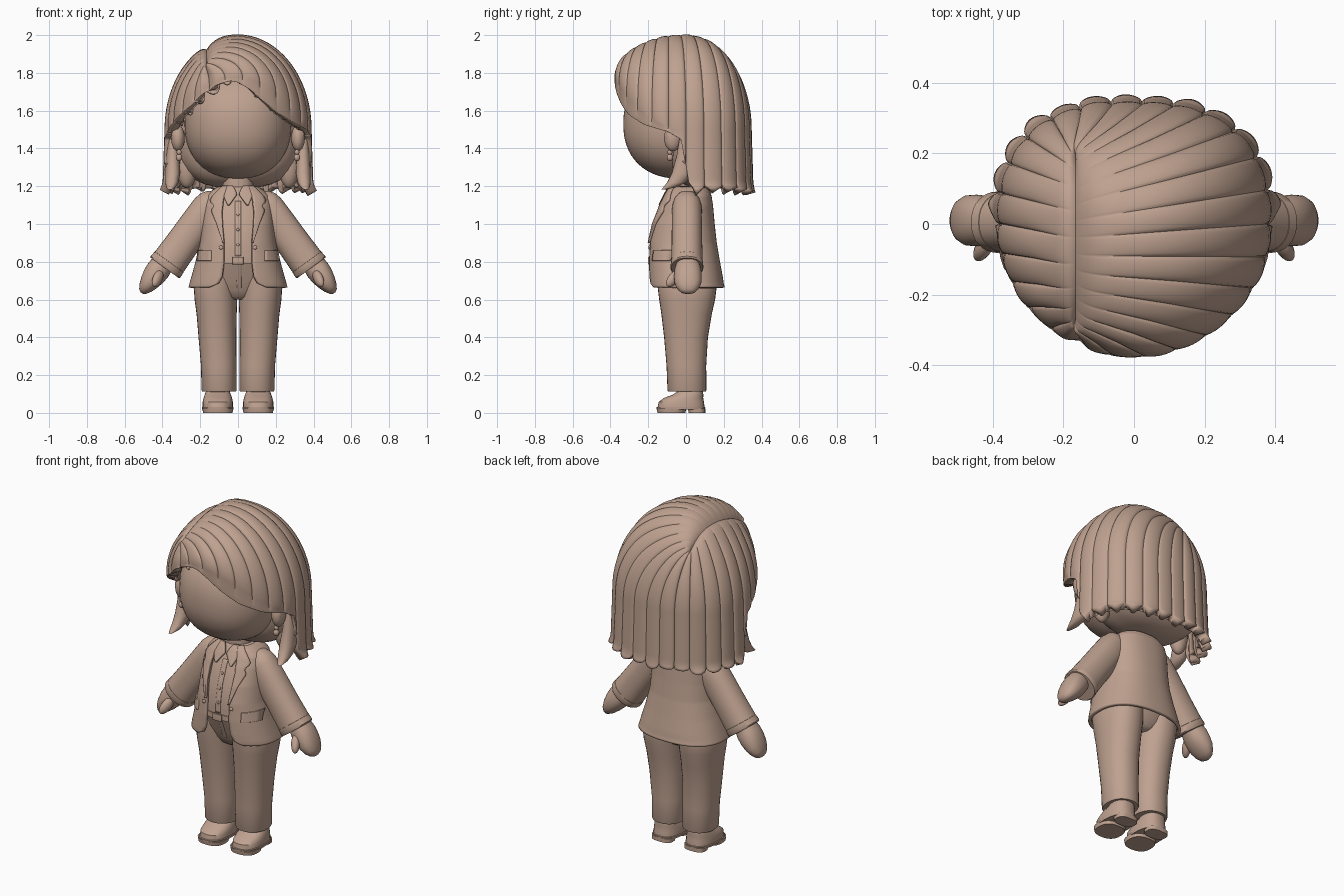
import bpy, bmesh, math, random
from mathutils import Vector, Matrix

if "Cube" in bpy.data.objects:
    bpy.data.objects.remove(bpy.data.objects["Cube"])

random.seed(4)
clay = bpy.data.materials.new("clay_tan")
clay.diffuse_color = (0.52, 0.36, 0.28, 1)
clay.use_nodes = True
clay.node_tree.nodes["Principled BSDF"].inputs["Base Color"].default_value = clay.diffuse_color


def finish(name, bm, angle=40, thick=0, offset=-1):
    """Turn a bmesh into a shaded object, optionally thickened."""
    bmesh.ops.remove_doubles(bm, verts=bm.verts, dist=0.0004)
    bmesh.ops.recalc_face_normals(bm, faces=bm.faces)
    mid = sum((v.co for v in bm.verts), Vector()) / len(bm.verts)
    if sum(f.normal.dot(f.calc_center_median() - mid) * f.calc_area() for f in bm.faces) < 0:
        bmesh.ops.reverse_faces(bm, faces=bm.faces)
    me = bpy.data.meshes.new(name)
    bm.to_mesh(me)
    bm.free()
    me.materials.append(clay)
    me.shade_smooth()
    me.set_sharp_from_angle(angle=math.radians(angle))
    ob = bpy.data.objects.new(name, me)
    bpy.context.collection.objects.link(ob)
    if thick:
        mod = ob.modifiers.new("thickness", 'SOLIDIFY')
        mod.thickness, mod.offset = thick, offset
    return ob


def super_xy(t, rx, ry, p):
    s, c = math.sin(t), math.cos(t)
    return (rx * math.copysign(abs(s) ** (2 / p), s), -ry * math.copysign(abs(c) ** (2 / p), c))


def grid(bm, rows, closed):
    for a, b in zip(rows, rows[1:]):
        n = len(a)
        for i in range(n if closed else n - 1):
            bm.faces.new((a[i], a[(i + 1) % n], b[(i + 1) % n], b[i]))


def loft(name, rings, mat=Matrix(), p=2.2, n=32, angle=40):
    """Rings are (z, centre x, centre y, radius x, radius y)."""
    bm = bmesh.new()
    rows = []
    for z, cx, cy, rx, ry in rings:
        pts = [super_xy(2 * math.pi * i / n, rx, ry, p) for i in range(n)]
        rows.append([bm.verts.new(mat @ Vector((cx + x, cy + y, z))) for x, y in pts])
    grid(bm, rows, True)
    bm.faces.new(rows[0])
    bm.faces.new(rows[-1])
    return finish(name, bm, angle)


def blob(name, c, r, p=2.0, rot=None, seg=24):
    bm = bmesh.new()
    bmesh.ops.create_uvsphere(bm, u_segments=seg, v_segments=seg * 2 // 3, radius=1)
    for v in bm.verts:
        k = sum(abs(a) ** p for a in v.co) ** (1 / p)
        q = Vector(a / k * s for a, s in zip(v.co, r))
        v.co = (rot @ q if rot else q) + Vector(c)
    return finish(name, bm)


def interp(knots, x):
    if x <= knots[0][0]:
        return knots[0][1:]
    for a, b in zip(knots, knots[1:]):
        if x <= b[0]:
            t = (x - a[0]) / (b[0] - a[0])
            return [u + (v - u) * t for u, v in zip(a[1:], b[1:])]
    return knots[-1][1:]


# Jacket cross-sections: z, half width, front y, back y, opening half width
JACKET = [(.665, .262, -.195, .205, .15), (.685, .257, -.198, .2, .105), (.72, .247, -.2, .195, .085),
          (.8, .225, -.202, .18, .075), (.9, .202, -.198, .163, .075), (1.0, .192, -.178, .152, .085),
          (1.1, .185, -.138, .143, .085), (1.15, .17, -.112, .135, .075), (1.18, .135, -.095, .122, .065),
          (1.2, .1, -.08, .095, .055)]
JP = 2.4


def front_y(x, z):
    rx, f, b, _ = interp(JACKET, z)
    cy = (f + b) / 2
    return cy - (b - f) / 2 * max(0, 1 - abs(x / rx) ** JP) ** (1 / JP)


def plate(name, rows, off, sx=1, thick=.012):
    """Strip laid over the chest; rows are (z, inner x, outer x)."""
    bm = bmesh.new()
    lines = []
    for j in range(25):
        z = rows[0][0] + (rows[-1][0] - rows[0][0]) * j / 24
        a, b = interp(rows, z)
        xs = [a + (b - a) * i / 5 for i in range(6)]
        lines.append([bm.verts.new((x * sx, front_y(x, z) - off, z)) for x in xs])
    grid(bm, lines, False)
    return finish(name, bm, 60, thick, 0)


# Jacket shell with open front
bm = bmesh.new()
rows = []
for j in range(55):
    z = .665 + .535 * j / 54
    rx, f, b, w = interp(JACKET, z)
    t0 = math.asin((w / rx) ** (JP / 2))
    pts = [super_xy(t0 + (2 * math.pi - 2 * t0) * i / 80, rx, (b - f) / 2, JP) for i in range(81)]
    rows.append([bm.verts.new((x, (f + b) / 2 + y, z)) for x, y in pts])
grid(bm, rows, False)
finish("jacket", bm, 40, .018)

# Shirt, belt, neck and front details
shirt = []
for z in (.79, .85, .9, 1.0, 1.1, 1.15, 1.18, 1.2):
    rx, f, b, _ = interp(JACKET, z)
    shirt.append((z, 0, (f + b) / 2, rx - .017, (b - f) / 2 - .014))
loft("shirt", shirt, p=JP, n=56)
loft("neck", [(1.12, 0, .01, .085, .08), (1.32, 0, .01, .08, .08)])
loft("belt", [(.79, 0, -.01, .195, .182), (.822, 0, -.01, .19, .182)], p=JP)
plate("belt_buckle", [(.787, -.028, .028), (.825, -.028, .028)], -.006)
plate("shirt_placket", [(.83, -.015, .015), (1.12, -.015, .015)], -.014, thick=.007)
for z in (.89, .97, 1.05):
    blob("shirt_button", (0, front_y(0, z) + .01, z), (.008, .005, .008), seg=12)
for sx in (-1, 1):
    plate("shirt_collar", [(1.1, .046, .055), (1.155, .006, .08), (1.175, .012, .074), (1.205, .03, .06)], .004, sx)
    plate("lapel", [(.9, .072, .08), (1.0, .082, .112), (1.07, .084, .14), (1.095, .08, .125), (1.12, .078, .148),
                    (1.15, .072, .13), (1.18, .062, .1), (1.2, .055, .08)], .005, sx, .014)
    plate("pocket_flap", [(.805, .14, .215), (.86, .14, .21)], .002, sx)
    blob("jacket_button", (.09 * sx, front_y(.09, .875) - .004, .875), (.011, .007, .011), seg=12)

# Trousers
loft("hips", [(.6, 0, .005, .05, .09), (.615, 0, .005, .12, .11), (.65, 0, .005, .19, .13),
              (.7, 0, .003, .222, .15), (.8, 0, -.01, .195, .177)])
loft("fly", [(.66, .006, -.127, .012, .007), (.7, .006, -.143, .014, .008), (.79, .006, -.178, .014, .008)], n=16)
for sx in (-1, 1):
    loft("trouser_leg", [(.113, .1 * sx, .005, .09, .1), (.12, .1 * sx, .005, .093, .103), (.25, .102 * sx, .002, .094, .105),
                         (.4, .109 * sx, 0, .1, .116), (.52, .113 * sx, .003, .106, .133),
                         (.6, .117 * sx, .006, .113, .148), (.68, .119 * sx, .006, .116, .158),
                         (.78, .105 * sx, .0, .1, .155)])
    # Shoes
    c = .107 * sx
    loft("front_sole", [(0, c, -.077, .078, .074), (.024, c, -.077, .082, .078)], p=2.5)
    loft("heel", [(0, c, .058, .064, .044), (.024, c, .056, .066, .046)], p=2.8)
    loft("shoe", [(.018, c, -.027, .083, .128), (.03, c, -.027, .084, .129), (.032, c, -.026, .08, .124),
                  (.058, c, -.025, .08, .12), (.08, c, -.012, .075, .103), (.095, c, .01, .07, .082),
                  (.11, c, .02, .064, .07), (.15, c, .02, .058, .062)], p=2.4, angle=35)

    # Sleeves, cuffs and hands along the slanted arm axis
    d = Vector((.587 * sx, 0, -.81)).normalized()
    turn = d.to_track_quat('Z', 'Y').to_matrix().to_4x4()
    arm = Matrix.Translation((.15 * sx, .005, 1.095)) @ turn
    loft("sleeve", [(s, 0, 0, r * .9, r) for s, r in ((-.075, .03), (-.06, .055), (-.03, .077), (.01, .087), (.1, .089),
                                                    (.25, .09), (.365, .093), (.37, .088))], arm)
    loft("cuff", [(s, 0, 0, r * .9, r) for s, r in ((.362, .085), (.366, .094), (.398, .097), (.405, .092), (.405, .07))], arm)
    hand = Matrix.Translation((.17 * sx, .01, 1.105)) @ turn
    loft("hand", [(s, 0, 0, r * k, r) for s, r, k in ((.39, .06, 1), (.43, .064, 1.1), (.47, .061, 1.2), (.51, .051, 1.4),
                                                     (.545, .038, 1.55), (.57, .023, 1.7), (.58, .008, 1.8))], hand)
    t = Vector((.03 * sx, -.05, -.06)).to_track_quat('Z', 'Y').to_matrix()
    blob("thumb", (.425 * sx, -.065, .712), (.024, .03, .057), rot=t, seg=18)

    # Ears and earrings
    blob("ear", (.318 * sx, -.07, 1.455), (.036, .046, .07), seg=20)
    blob("ear_fold", (.33 * sx, -.09, 1.465), (.02, .018, .04), seg=16)
    blob("earring_top", (.312 * sx, -.085, 1.38), (.013, .013, .015), seg=14)
    blob("earring_drop", (.312 * sx, -.085, 1.352), (.017, .017, .02), seg=14)
    # Locks hanging beside the neck
    loft("front_lock", [(1.48, .345 * sx, .01, .025, .04), (1.36, .345 * sx, .0, .035, .05), (1.27, .345 * sx, -.02, .04, .055),
                        (1.22, .35 * sx, -.05, .035, .05), (1.195, .355 * sx, -.085, .025, .035),
                        (1.182, .36 * sx, -.12, .01, .012)], n=20)
    blob("inner_lock", (.27 * sx, .05, 1.31), (.055, .05, .12), seg=20)

# Head
blob("head", (0, -.03, 1.53), (.283, .302, .29), p=2.25, seg=48)
blob("hair_inner", (0, .1, 1.5), (.33, .22, .31), p=2.8, seg=36)

# Hair: strands run from a side parting, over the dome, to a shaped rim
HA, HF, HB = .388, .38, .35
RIM = [(-155, 1.175), (-98, 1.185), (-92, 1.22), (-86, 1.45), (-75, 1.49), (-55, 1.57), (-40, 1.63), (-25, 1.715),
       (-12, 1.765), (0, 1.75), (10, 1.71), (20, 1.655), (35, 1.585), (55, 1.525), (75, 1.49), (86, 1.45),
       (92, 1.22), (98, 1.185), (205, 1.175)]


def spread(x, y):
    b, p = (HF, 2.0) if y < 0 else (HB, 2.45)
    return ((abs(x) / HA) ** p + (abs(y) / b) ** p) ** (1 / p)


def rim_z(x, y):
    r = math.hypot(x, y)
    return 1.5 + .28 * max(0, -y / r) ** 2 if r > 1e-5 else 1.5


CAP, WALL, M = 26, 24, 240
bm = bmesh.new()
for arc, strands in ((230, 16), (-130, 10)):
    lift = [random.uniform(-.004, .003) for _ in range(strands + 1)]
    tips = [random.uniform(-.012, .012) for _ in range(strands + 1)]
    cols = []
    for i in range(M + 1):
        u = i / M
        deg = -25 + arc * u
        th = math.radians(deg)
        start = Vector((-.175, -.04 - .25 * math.cos(math.pi * u)))
        way = Vector((math.sin(th), -math.cos(th)))
        edge = way / spread(*way)
        f = abs(math.sin(math.pi * strands * u)) ** .45
        k = int(u * strands * .9999)
        zr = rim_z(*edge)
        zb = min(interp(RIM, deg)[0], zr - .02)
        long = zb < 1.3
        zb += (.02 * (1 - f) + tips[k] * f) if long else 0
        col = []
        for j in range(CAP + WALL + 1):
            if j <= CAP:
                t = (j / CAP) ** 1.3
                q = start.lerp(edge, math.sin(t * math.pi / 2))
                z0 = rim_z(*q)
                z = z0 + (1.996 - z0) * math.sqrt(max(0, 1 - min(1, spread(*q)) ** 2))
            else:
                t = 1 + (j - CAP) / WALL
                z = zr + (zb - zr) * (t - 1)
                g = .03 * (zr - z) / .33 if deg < -80 or deg > 80 else -.12 * (zr - z)
                if long:
                    g += (.02 + .03 * abs(way.x)) * max(0, (1.235 - z) / .06) ** 2 * f
                q = edge * (1 + g)
            # Strand grooves, parting crease and the fuller side of the parting
            ridge = 1 if long else max(.25, min(1, 2 - t))
            push = (.012 * (f - 1) + lift[k] * f) * min(1, 2.5 * t) * ridge - .022 * math.exp(-t / .04)
            seam = math.exp(-(u * abs(arc) / 4) ** 2)
            push -= .014 * seam * min(1, 2 * t)
            if arc > 0:
                push += .012 * min(1, t / .1) * math.exp(-t / .5) * (1 - seam) * (1 - u ** 4)
            co = Vector((q.x, q.y, z))
            out = Vector((q.x, q.y, max(0, z - 1.55))).normalized()
            col.append(bm.verts.new(co + out * push))
        cols.append(col)
    grid(bm, cols, False)
finish("hair", bm, 50, .055)
